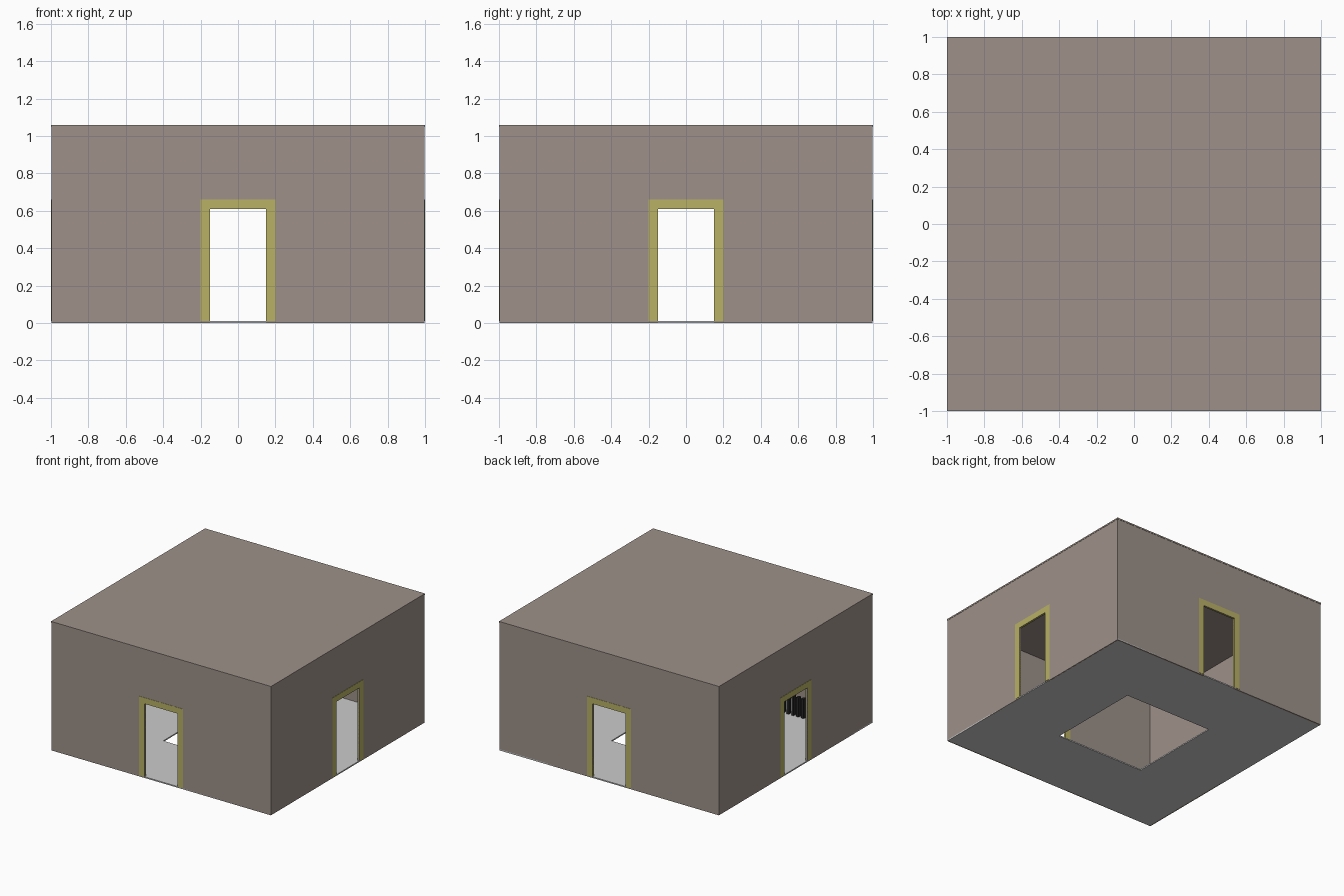
import bpy, bmesh, math
from mathutils import Matrix

if "Cube" in bpy.data.objects:
    bpy.data.objects.remove(bpy.data.objects["Cube"])

H = 1.06      # room height
T = 0.012     # shell thickness
DW, DH = 0.15, 0.61   # door half width and height
FW = 0.05     # door trim width


def material(name, rgb):
    m = bpy.data.materials.new(name)
    m.diffuse_color = (*rgb, 1)
    m.use_nodes = True
    m.node_tree.nodes["Principled BSDF"].inputs["Base Color"].default_value = m.diffuse_color
    return m


wall_mat = material("wall_paint", (0.34, 0.285, 0.25))
trim_mat = material("trim_paint", (0.48, 0.44, 0.13))
dark_mat = material("dark_metal", (0.02, 0.02, 0.02))


def finish(name, bm, mat=None):
    bmesh.ops.recalc_face_normals(bm, faces=bm.faces)
    me = bpy.data.meshes.new(name)
    bm.to_mesh(me)
    bm.free()
    ob = bpy.data.objects.new(name, me)
    bpy.context.collection.objects.link(ob)
    if mat:
        me.materials.append(mat)
    return ob


def prism(bm, outline, y0, y1):
    """Extrude an x-z outline from y0 to y1."""
    face = bm.faces.new([bm.verts.new((x, y0, z)) for x, z in outline])
    ext = bmesh.ops.extrude_face_region(bm, geom=[face])
    verts = [v for v in ext["geom"] if isinstance(v, bmesh.types.BMVert)]
    bmesh.ops.translate(bm, verts=verts, vec=(0, y1 - y0, 0))


def box(bm, lo, hi):
    prism(bm, [(lo[0], lo[2]), (hi[0], lo[2]), (hi[0], hi[2]), (lo[0], hi[2])], lo[1], hi[1])


def arch(half, top, inner, inner_top, z0=0.0):
    """Upside-down U outline around a doorway."""
    return [(-half, z0), (-inner, z0), (-inner, inner_top), (inner, inner_top),
            (inner, z0), (half, z0), (half, top), (-half, top)]


# four walls with doorways, each with its trim
for i, side in enumerate(("front", "right", "back", "left")):
    turn = Matrix.Rotation(math.radians(90 * i), 4, "Z")
    bm = bmesh.new()
    prism(bm, arch(0.998, H - T, DW, DH), -0.998, -0.998 + T)
    bm.transform(turn)
    finish(side + "_wall", bm, wall_mat)
    bm = bmesh.new()
    prism(bm, arch(DW + FW, DH + FW, DW, DH, 0.01), -1.0, -0.998 + T + 0.003)
    bm.transform(turn)
    finish(side + "_door_trim", bm, trim_mat)

# roof slab
bm = bmesh.new()
box(bm, (-1, -1, H - T), (1, 1, H))
finish("roof", bm, wall_mat)

# floor slab with a square opening, made from four mitred strips
bm = bmesh.new()
rings = [[bm.verts.new((sx * r, sy * r, z)) for sx, sy in ((-1, -1), (1, -1), (1, 1), (-1, 1))]
         for r, z in ((0.998, 0), (0.4, 0), (0.4, 0.01), (0.998, 0.01))]
for a in range(4):
    for k in range(4):
        p, q = rings[a], rings[(a + 1) % 4]
        bm.faces.new((p[k], p[(k + 1) % 4], q[(k + 1) % 4], q[k]))
finish("floor", bm)

# low row of dark bars in the front left corner
bm = bmesh.new()
for n in range(10):
    x = -0.36 - n * 0.045
    box(bm, (x - 0.011, -0.77, 0.01), (x + 0.011, -0.74, 0.17))
finish("corner_bars", bm, dark_mat)
